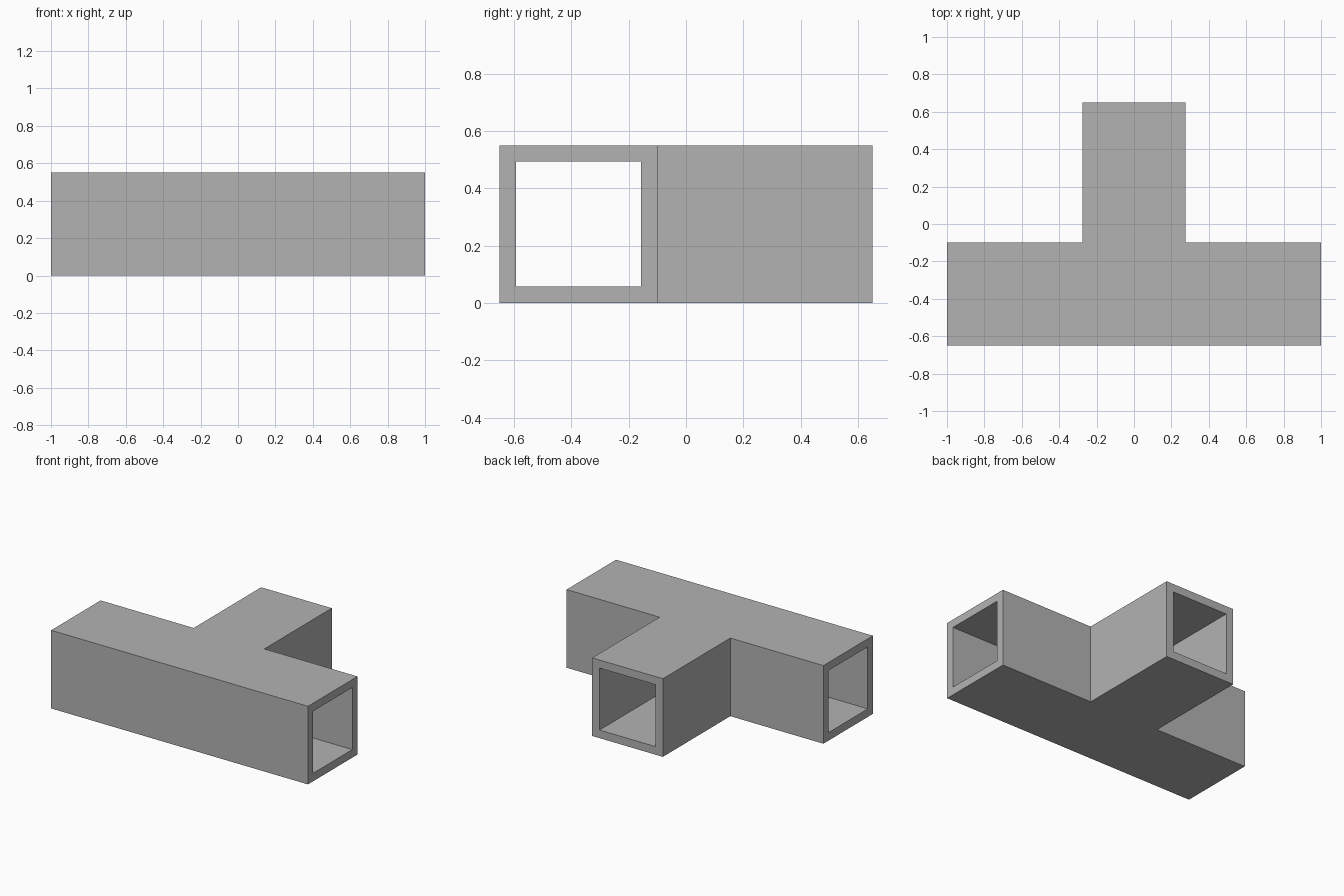
import bpy
import bmesh

cube = bpy.data.objects.get("Cube")
if cube:
    bpy.data.objects.remove(cube, do_unlink=True)

HEIGHT = 0.55
WALL = 0.057
HALF = HEIGHT / 2
FRONT, JUNCTION, BACK = -0.65, -0.10, 0.65

grey = bpy.data.materials.new("plain grey")
grey.use_nodes = True
colour = (0.45, 0.45, 0.45, 1)
grey.diffuse_color = colour
grey.node_tree.nodes["Principled BSDF"].inputs["Base Color"].default_value = colour


def tee_prism(name, inset, overshoot):
    """T-shaped plan raised into a solid, thinned by inset, ends lengthened."""
    end = 1 + overshoot
    half = HALF - inset
    front, junction, back = FRONT + inset, JUNCTION - inset, BACK + overshoot
    side = [(end, front), (end, junction), (half, junction), (half, back)]
    outline = side + [(-x, y) for x, y in reversed(side)]
    bm = bmesh.new()
    base = bm.faces.new([bm.verts.new((x, y, inset)) for x, y in outline])
    raised = bmesh.ops.extrude_face_region(bm, geom=[base])
    top = [v for v in raised["geom"] if isinstance(v, bmesh.types.BMVert)]
    bmesh.ops.translate(bm, verts=top, vec=(0, 0, HEIGHT - 2 * inset))
    bmesh.ops.recalc_face_normals(bm, faces=bm.faces)
    mesh = bpy.data.meshes.new(name)
    bm.to_mesh(mesh)
    bm.free()
    mesh.materials.append(grey)
    obj = bpy.data.objects.new(name, mesh)
    bpy.context.collection.objects.link(obj)
    return obj


# Square duct tee, hollowed through all three ends
duct = tee_prism("tee_duct", 0, 0)
bore = tee_prism("bore_cutter", WALL, 0.1)
bore.hide_render = True

cut = duct.modifiers.new("hollow", "BOOLEAN")
cut.operation = "DIFFERENCE"
cut.solver = "EXACT"
cut.object = bore
bpy.context.view_layer.objects.active = duct
bpy.ops.object.modifier_apply(modifier=cut.name)
bpy.data.objects.remove(bore, do_unlink=True)
